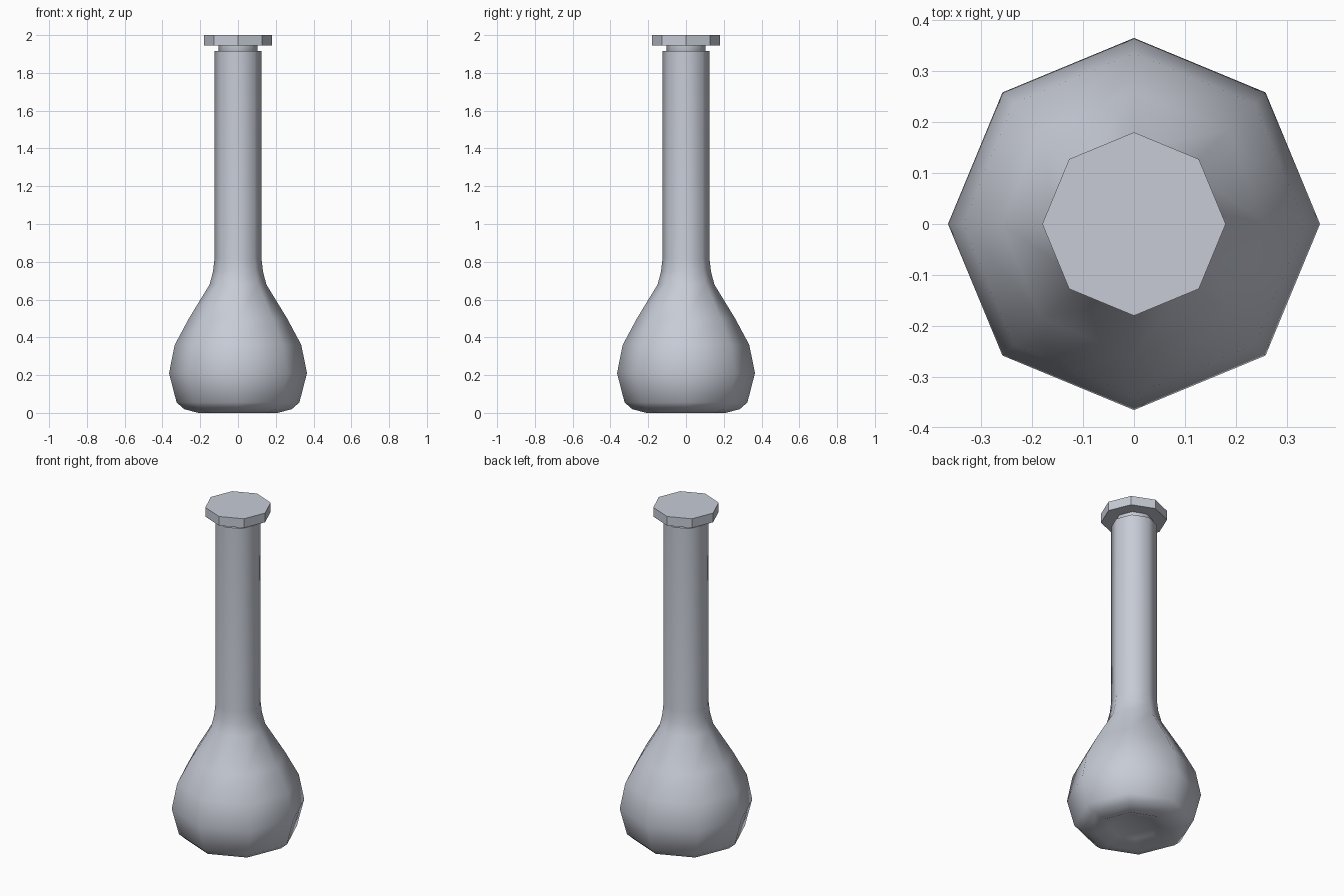
import bpy, bmesh
from math import cos, sin, pi, radians

SIDES = 8

cube = bpy.data.objects.get("Cube")
if cube:
    bpy.data.objects.remove(cube, do_unlink=True)


def make_material(name, colour):
    mat = bpy.data.materials.new(name)
    mat.use_nodes = True
    mat.diffuse_color = colour
    mat.node_tree.nodes["Principled BSDF"].inputs["Base Color"].default_value = colour
    return mat


def lathe(name, profile, mat, smooth_angle=None):
    """Spin a (radius, height) profile into an eight-sided solid; radius 0 makes a pole."""
    bm = bmesh.new()
    rings = []
    for r, z in profile:
        count = SIDES if r > 0 else 1
        rings.append([bm.verts.new((r * cos(2 * pi * i / SIDES), r * sin(2 * pi * i / SIDES), z))
                      for i in range(count)])
    for low, high in zip(rings, rings[1:]):
        for i in range(SIDES):
            j = (i + 1) % SIDES
            if len(low) == 1:
                bm.faces.new((low[0], high[j], high[i]))
            else:
                bm.faces.new((low[i], low[j], high[j], high[i]))
    bm.faces.new(rings[-1])
    bmesh.ops.recalc_face_normals(bm, faces=bm.faces[:])
    mesh = bpy.data.meshes.new(name)
    bm.to_mesh(mesh)
    bm.free()
    mesh.materials.append(mat)
    obj = bpy.data.objects.new(name, mesh)
    bpy.context.collection.objects.link(obj)
    if smooth_angle:
        bpy.ops.object.select_all(action='DESELECT')
        obj.select_set(True)
        bpy.context.view_layer.objects.active = obj
        bpy.ops.object.shade_smooth_by_angle(angle=radians(smooth_angle))
    return obj


glass = make_material("pale blue grey glass", (0.57, 0.60, 0.67, 1))

# Flask body: dished base, round bulb, long straight neck
lathe("flask_body", [
    (0, 0.04), (0.13, 0.03), (0.21, 0.0), (0.285, 0.02), (0.325, 0.055),
    (0.365, 0.21), (0.335, 0.36), (0.26, 0.5), (0.15, 0.68),
    (0.132, 0.75), (0.124, 0.82), (0.124, 1.915)], glass, 60)

# Stopper: plug in the neck and a wide flat cap
lathe("stopper_plug", [(0.104, 1.85), (0.104, 1.95)], glass, 60)
lathe("stopper_cap", [(0.18, 1.945), (0.18, 2.0)], glass)

# Close the underside of the cap and plug
for name in ("stopper_plug", "stopper_cap"):
    mesh = bpy.data.objects[name].data
    bm = bmesh.new()
    bm.from_mesh(mesh)
    bmesh.ops.holes_fill(bm, edges=[e for e in bm.edges if e.is_boundary])
    bmesh.ops.recalc_face_normals(bm, faces=bm.faces[:])
    bm.to_mesh(mesh)
    bm.free()
